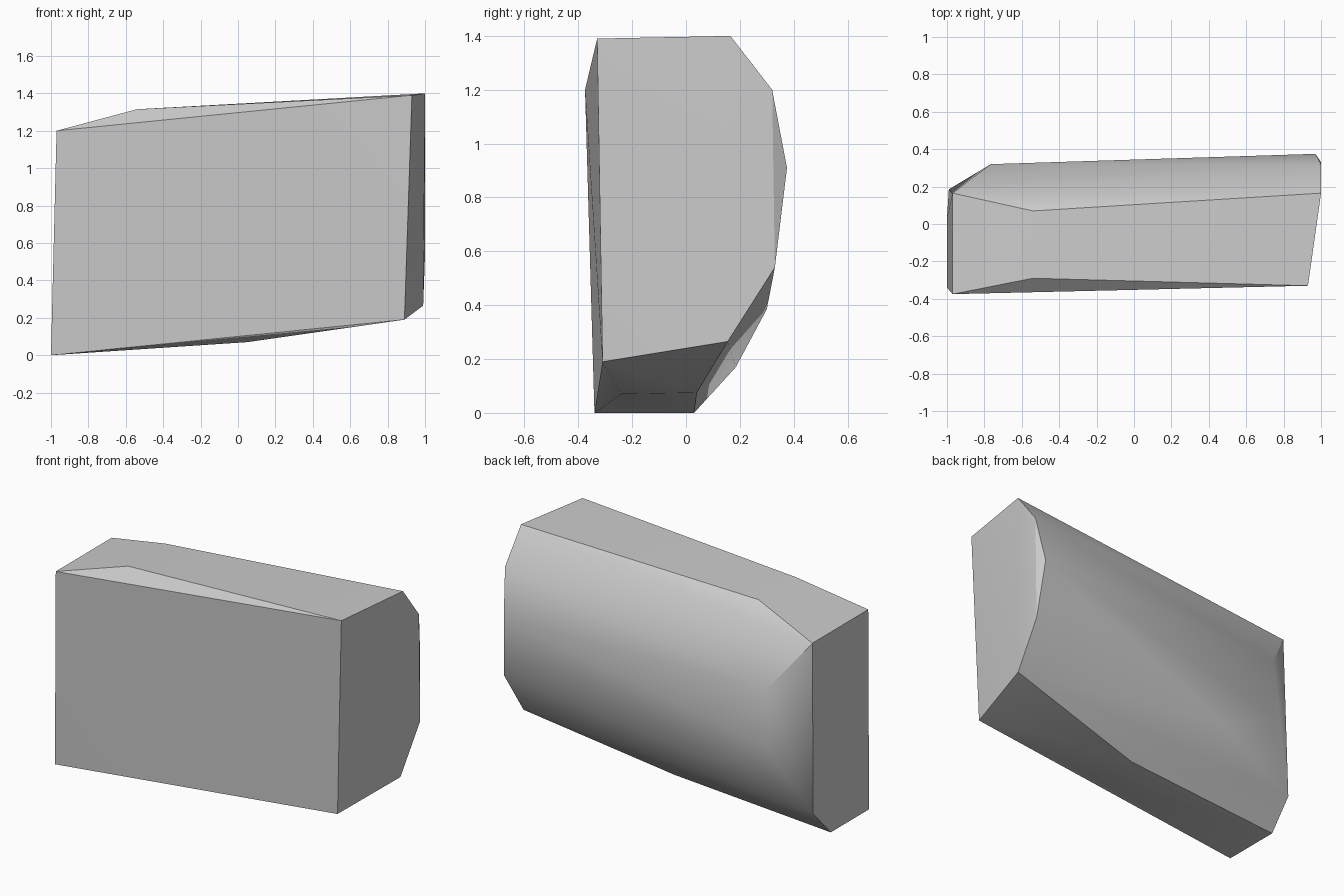
import bpy
import bmesh

default_cube = bpy.data.objects.get("Cube")
if default_cube:
    bpy.data.objects.remove(default_cube, do_unlink=True)


def flat_material(name, colour):
    material = bpy.data.materials.new(name)
    material.use_nodes = True
    material.diffuse_color = colour
    shader = material.node_tree.nodes["Principled BSDF"]
    shader.inputs["Base Color"].default_value = colour
    return material


def hull_object(name, points, material):
    """Wrap corner points in a convex faceted solid."""
    builder = bmesh.new()
    for point in points:
        builder.verts.new(point)
    result = bmesh.ops.convex_hull(builder, input=builder.verts[:])
    unused = set(result["geom_interior"] + result["geom_unused"])
    loose = [item for item in unused if isinstance(item, bmesh.types.BMVert)]
    bmesh.ops.delete(builder, geom=loose, context="VERTS")
    bmesh.ops.recalc_face_normals(builder, faces=builder.faces[:])
    mesh = bpy.data.meshes.new(name)
    builder.to_mesh(mesh)
    builder.free()
    mesh.materials.append(material)
    part = bpy.data.objects.new(name, mesh)
    bpy.context.collection.objects.link(part)
    return part


# Tall end with a rounded back, from the front top corner around
tall_end = [
    (.93, -.33, 1.39), (1, .165, 1.4), (1, .32, 1.2), (.97, .375, .91),
    (1, .33, .54), (.99, .155, .265), (.89, -.31, .19),
]
# Short end with a small cut at the bottom back
short_end = [
    (-.97, -.375, 1.2), (-.97, .165, 1.2), (-.99, .185, .17),
    (-1, .03, 0), (-1, -.34, 0),
]
# Sloping facet between the rounded back and the short end
back_chamfer = [(-.765, .32, .92), (-.765, .305, .55), (-.4, .3, .385)]
# Breaks in the slope of the top and the underside
top_ridge = [(-.54, -.29, 1.315), (-.54, .07, 1.315)]
bottom_ridge = [(.05, -.24, .07), (.05, .04, .075)]

stone = flat_material("stone grey", (.6, .6, .6, 1))
block = hull_object(
    "stone_block",
    tall_end + short_end + back_chamfer + top_ridge + bottom_ridge,
    stone,
)

# Soft shading on the rounded back, crisp edges elsewhere
bpy.ops.object.select_all(action="DESELECT")
block.select_set(True)
bpy.context.view_layer.objects.active = block
bpy.ops.object.shade_smooth_by_angle(angle=.52)
